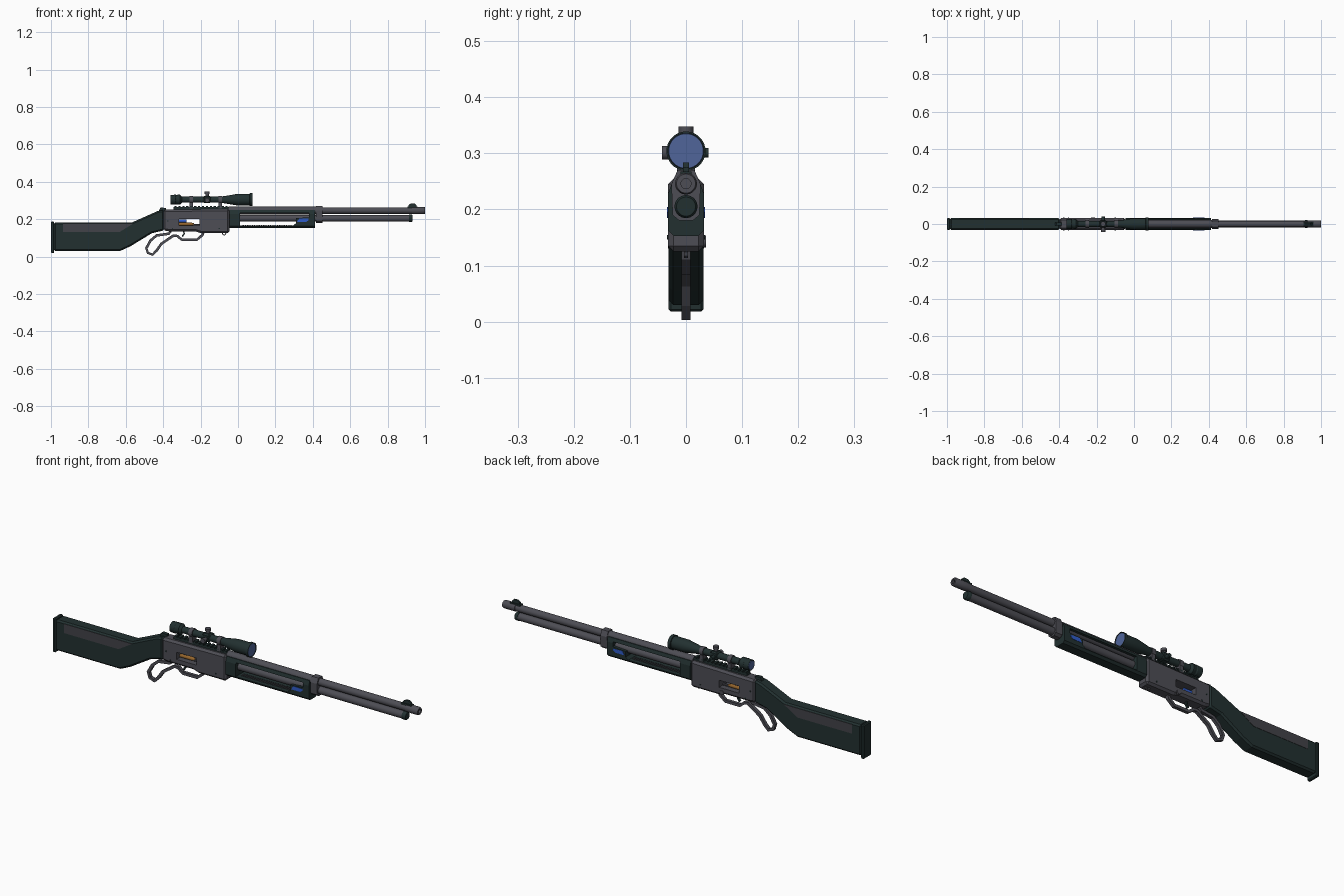
import bpy, bmesh, math
from mathutils import Vector, Matrix

cube = bpy.data.objects.get("Cube")
if cube:
    bpy.data.objects.remove(cube, do_unlink=True)


def material(name, rgb):
    m = bpy.data.materials.new(name)
    m.use_nodes = True
    m.diffuse_color = (*rgb, 1)
    m.node_tree.nodes["Principled BSDF"].inputs["Base Color"].default_value = (*rgb, 1)
    return m


STEEL = material("gunmetal grey", (0.075, 0.075, 0.09))
GREEN = material("dark green", (0.016, 0.03, 0.03))
INLAY = material("grip grey", (0.055, 0.055, 0.065))
LENS = material("lens blue", (0.08, 0.13, 0.32))
BLUE = material("accent blue", (0.03, 0.11, 0.6))
BRASS = material("brass", (0.3, 0.13, 0.025))


def finish(name, bm, mat, bevel=0, smooth=False):
    bmesh.ops.recalc_face_normals(bm, faces=bm.faces)
    mesh = bpy.data.meshes.new(name)
    bm.to_mesh(mesh)
    bm.free()
    mesh.materials.append(mat)
    ob = bpy.data.objects.new(name, mesh)
    bpy.context.collection.objects.link(ob)
    if bevel:
        mod = ob.modifiers.new("Bevel", "BEVEL")
        mod.width, mod.segments = bevel, 1
        mod.limit_method, mod.angle_limit = "ANGLE", math.radians(50)
    if smooth:
        bpy.ops.object.select_all(action="DESELECT")
        ob.select_set(True)
        bpy.context.view_layer.objects.active = ob
        bpy.ops.object.shade_smooth_by_angle(angle=math.radians(35))
    return ob


def prism(name, pts, y0, y1, mat, bevel=0):
    """Side outline (x, z) extruded across y."""
    bm = bmesh.new()
    f = bm.faces.new([bm.verts.new((x, y0, z)) for x, z in pts])
    ext = bmesh.ops.extrude_face_region(bm, geom=[f])["geom"]
    moved = [v for v in ext if isinstance(v, bmesh.types.BMVert)]
    bmesh.ops.translate(bm, verts=moved, vec=(0, y1 - y0, 0))
    return finish(name, bm, mat, bevel)


def box(name, x0, x1, y0, y1, z0, z1, mat, bevel=0):
    return prism(name, [(x0, z0), (x1, z0), (x1, z1), (x0, z1)], y0, y1, mat, bevel)


def bar(name, section, x0, x1, mat):
    """Half section (y, z), mirrored and extruded along x."""
    ring = section + [(-y, z) for y, z in reversed(section)]
    bm = bmesh.new()
    ends = [[bm.verts.new((x, y, z)) for y, z in ring] for x in (x0, x1)]
    for i in range(len(ring)):
        j = (i + 1) % len(ring)
        bm.faces.new((ends[0][i], ends[0][j], ends[1][j], ends[1][i]))
    for e in ends:
        bm.faces.new(e)
    return finish(name, bm, mat)


def lathe(name, profile, centre, mat, axis="X", sides=24):
    """Profile (distance along axis, radius) turned round the axis."""
    turn = {"X": Matrix(), "Y": Matrix.Rotation(math.pi / 2, 4, "Z"),
            "Z": Matrix.Rotation(-math.pi / 2, 4, "Y")}[axis]
    bm = bmesh.new()
    rings = []
    for d, r in profile:
        rings.append([bm.verts.new(turn @ Vector((d, r * math.cos(a), r * math.sin(a))) + Vector(centre))
                      for a in (math.tau * (i + 0.5) / sides for i in range(sides))])
    for a, b in zip(rings, rings[1:]):
        for i in range(sides):
            j = (i + 1) % sides
            bm.faces.new((a[i], a[j], b[j], b[i]))
    bm.faces.new(rings[0])
    bm.faces.new(rings[-1])
    return finish(name, bm, mat, smooth=True)


def ribbon(name, path, width, half_y, mat, closed=False):
    """Flat strap following an (x, z) path."""
    pts = [Vector(p) for p in path]
    n = len(pts)
    bm = bmesh.new()
    rows = []
    for i, p in enumerate(pts):
        before = pts[i - 1] if closed or i else p
        after = pts[(i + 1) % n] if closed or i < n - 1 else p
        t = (after - before).normalized()
        off = Vector((-t.y, t.x)) * width / 2
        rows.append([bm.verts.new((q.x, y, q.y)) for q, y in
                     ((p - off, -half_y), (p + off, -half_y), (p + off, half_y), (p - off, half_y))])
    for i in range(n if closed else n - 1):
        a, b = rows[i], rows[(i + 1) % n]
        for k in range(4):
            m = (k + 1) % 4
            bm.faces.new((a[k], a[m], b[m], b[k]))
    if not closed:
        bm.faces.new(rows[0])
        bm.faces.new(rows[-1])
    return finish(name, bm, mat)


def cut(target, name, pts):
    """Window straight through the part from side to side."""
    cutter = prism(name, pts, -0.1, 0.1, target.data.materials[0])
    cutter.hide_render = True
    cutter.hide_set(True)
    cutter.display_type = "WIRE"
    mod = target.modifiers.new("Window", "BOOLEAN")
    mod.object, mod.solver = cutter, "EXACT"


# Stock with butt plate and side grip panels
prism("stock", [(-0.985, 0.03), (-0.63, 0.03), (-0.575, 0.055), (-0.46, 0.125), (-0.395, 0.14),
                (-0.395, 0.25), (-0.43, 0.243), (-0.565, 0.183), (-0.985, 0.183)],
      -0.031, 0.031, GREEN, 0.008)
box("butt_plate", -1, -0.983, -0.031, 0.031, 0.018, 0.187, GREEN, 0.004)
for side, s in (("right", -1), ("left", 1)):
    prism("stock_panel_" + side, [(-0.935, 0.13), (-0.635, 0.13), (-0.56, 0.176), (-0.935, 0.176)],
          s * 0.0305, s * 0.0325, INLAY)

# Receiver with loading window, bolt and cartridge
receiver = prism("receiver", [(-0.4, 0.14), (-0.37, 0.135), (-0.23, 0.135), (-0.2, 0.125),
                              (-0.045, 0.125), (-0.045, 0.255), (-0.4, 0.25)],
                 -0.032, 0.032, STEEL, 0.01)
cut(receiver, "receiver_window_cutter", [(-0.315, 0.165), (-0.205, 0.165), (-0.205, 0.2), (-0.315, 0.2)])
lathe("bolt", [(-0.32, 0.008), (-0.275, 0.008)], (0, 0, 0.19), BLUE, sides=12)
lathe("cartridge", [(-0.32, 0.009), (-0.25, 0.009), (-0.235, 0.005)], (0, 0, 0.173), BRASS, sides=12)
lathe("cartridge_tray", [(-0.24, 0.006), (-0.2, 0.006)], (0, 0, 0.169), STEEL, sides=8)
for i, (x, z) in enumerate(((-0.375, 0.19), (-0.1, 0.15), (-0.35, 0.15))):
    lathe(f"receiver_pin_{i}", [(-0.0335, 0.004), (0.0335, 0.004)], (x, 0, z), GREEN, "Y", 10)
lathe("lever_pivot", [(0, 0.011), (0.036, 0.011)], (-0.22, 0, 0.143), STEEL, "Y", 12)
prism("hammer", [(-0.425, 0.24), (-0.385, 0.245), (-0.385, 0.26), (-0.415, 0.262)], -0.009, 0.009, GREEN)

# Lever loop, trigger and sling ring
ribbon("lever", [(-0.36, 0.135), (-0.37, 0.122), (-0.435, 0.113), (-0.468, 0.085), (-0.49, 0.045),
                 (-0.482, 0.02), (-0.457, 0.01), (-0.435, 0.032), (-0.41, 0.068), (-0.345, 0.112),
                 (-0.325, 0.11), (-0.3, 0.09), (-0.22, 0.09), (-0.19, 0.115), (-0.185, 0.132)],
       0.014, 0.008, STEEL)
ribbon("trigger", [(-0.29, 0.14), (-0.288, 0.122), (-0.298, 0.107)], 0.008, 0.005, GREEN)
ribbon("sling_ring", [(-0.074 + 0.009 * math.cos(a * math.tau / 10), 0.124 + 0.009 * math.sin(a * math.tau / 10))
                      for a in range(10)], 0.005, 0.004, STEEL, True)

# Barrel and magazine tube
lathe("barrel", [(-0.05, 0.021), (0.42, 0.021), (0.45, 0.0175), (0.93, 0.0175), (0.931, 0.0195), (0.995, 0.0195),
                 (1, 0.017), (1, 0.009), (0.97, 0.009)], (0, 0, 0.246), STEEL)
lathe("magazine_tube", [(-0.05, 0.0185), (0.915, 0.0185)], (0, 0, 0.205), STEEL)
lathe("magazine_cap", [(0.914, 0.0205), (0.928, 0.0205), (0.933, 0.017)], (0, 0, 0.205), GREEN)
bar("barrel_band", [(0.012, 0.18), (0.024, 0.19), (0.026, 0.245), (0.015, 0.27)], 0.417, 0.453, STEEL)
prism("front_sight", [(0.91, 0.262), (0.955, 0.262), (0.955, 0.275), (0.945, 0.284), (0.925, 0.284), (0.912, 0.276)],
      -0.005, 0.005, GREEN)
box("front_sight_base", 0.905, 0.96, -0.01, 0.01, 0.258, 0.268, GREEN)

# Open-sided handguard with blue side tabs
guard = bar("handguard", [(0.022, 0.153), (0.032, 0.163), (0.032, 0.228), (0.024, 0.25)], -0.045, 0.412, GREEN)
cut(guard, "handguard_window_cutter", [(0.01, 0.166), (0.295, 0.166), (0.31, 0.178), (0.31, 0.205),
                                       (0.38, 0.21), (0.38, 0.234), (0.01, 0.234)])
prism("handguard_tabs", [(0.315, 0.185), (0.365, 0.185), (0.378, 0.195), (0.378, 0.202), (0.328, 0.204)],
      -0.0335, 0.0335, BLUE)
for i in range(22):
    x = 0.025 + i * 0.0122
    box(f"handguard_tooth_{i}", x, x + 0.006, -0.012, 0.012, 0.164, 0.169, STEEL)

# Scope rail with teeth
box("scope_rail", -0.345, -0.05, -0.014, 0.014, 0.252, 0.264, GREEN)
for i in range(14):
    x = -0.34 + i * 0.021
    box(f"rail_tooth_{i}", x, x + 0.012, -0.016, 0.016, 0.263, 0.27, GREEN)

# Scope, rings, turrets and lenses
SCOPE = (0, 0, 0.304)
lathe("scope_body", [(-0.358, 0.022), (-0.36, 0.026), (-0.333, 0.027), (-0.33, 0.025), (-0.325, 0.025),
                     (-0.322, 0.027), (-0.31, 0.027), (-0.3, 0.0165), (-0.1, 0.0165), (-0.075, 0.019),
                     (-0.005, 0.031), (0.062, 0.031), (0.063, 0.035), (0.078, 0.035), (0.078, 0.032), (0.073, 0.032)],
      SCOPE, GREEN)
lathe("front_lens", [(0.07, 0.032), (0.076, 0.031)], SCOPE, LENS)
lathe("rear_lens", [(-0.361, 0.021), (-0.355, 0.021)], SCOPE, LENS)
for side, x in (("rear", -0.25), ("front", -0.095)):
    lathe(f"scope_ring_{side}", [(x - 0.01, 0.021), (x + 0.01, 0.021)], SCOPE, STEEL)
    box(f"scope_mount_{side}", x - 0.01, x + 0.01, -0.016, 0.016, 0.258, 0.29, STEEL)
box("turret_block", -0.185, -0.145, -0.019, 0.019, 0.285, 0.325, GREEN, 0.006)
lathe("top_turret", [(0.015, 0.009), (0.031, 0.009), (0.031, 0.0135), (0.044, 0.0135)],
      (-0.165, 0, 0.304), STEEL, "Z", 16)
lathe("side_turret", [(-0.043, 0.0125), (-0.03, 0.0125), (-0.03, 0.009), (-0.015, 0.009)],
      (-0.165, 0, 0.301), STEEL, "Y", 16)
lathe("turret_cap", [(0.015, 0.009), (0.04, 0.009)], (-0.165, 0, 0.301), GREEN, "Y", 16)
